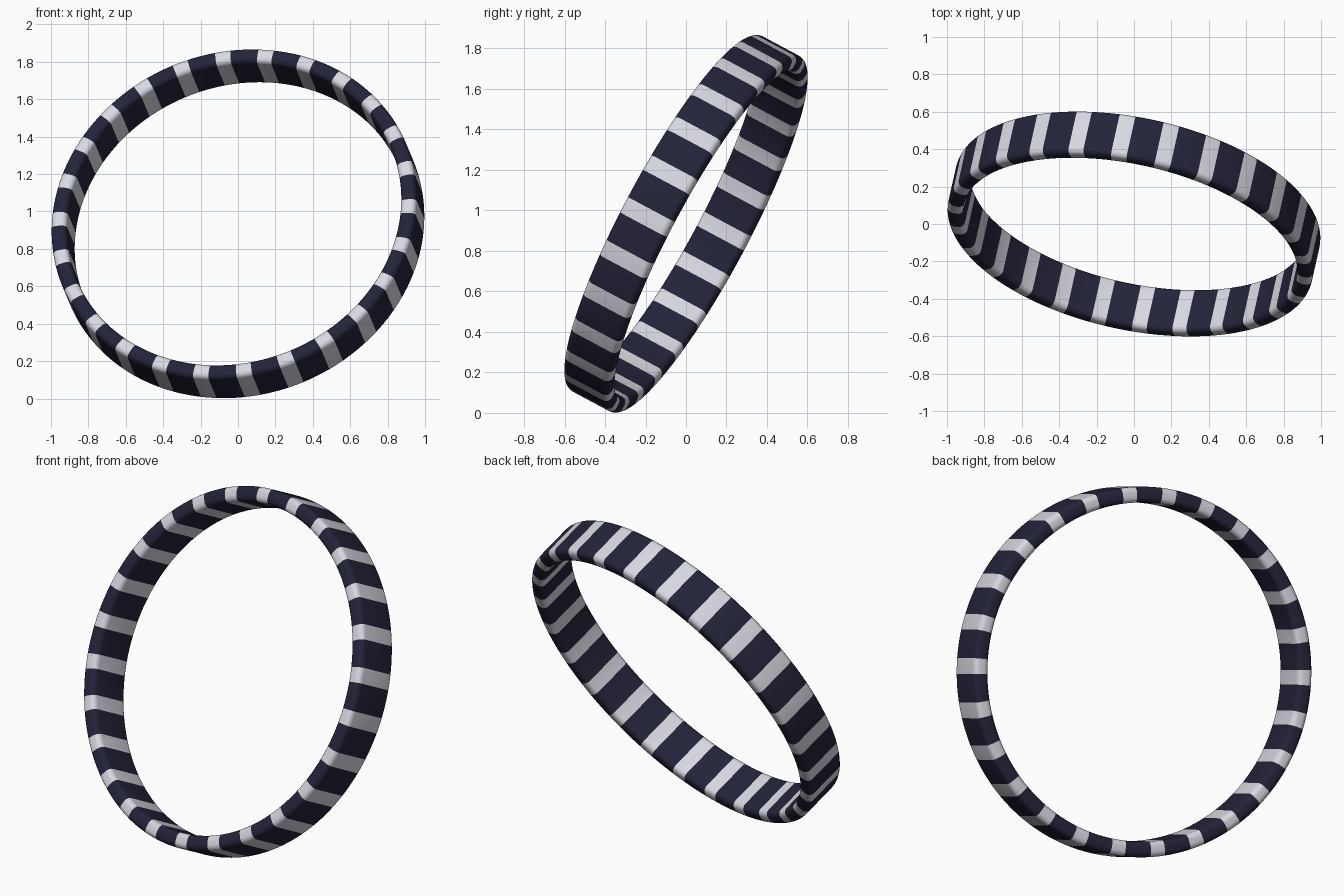
import bpy, bmesh
from math import cos, sin, pi, radians
from mathutils import Matrix, Vector

cube = bpy.data.objects.get("Cube")
if cube:
    bpy.data.objects.remove(cube, do_unlink=True)


def make_material(name, rgb):
    mat = bpy.data.materials.new(name)
    mat.use_nodes = True
    colour = (*rgb, 1.0)
    mat.diffuse_color = colour
    bsdf = next(n for n in mat.node_tree.nodes if n.type == "BSDF_PRINCIPLED")
    bsdf.inputs["Base Color"].default_value = colour
    bsdf.inputs["Roughness"].default_value = 0.6
    return mat


OUTER, INNER, HALF_WIDTH, ROUND = 0.995, 0.91, 0.131, 0.03
STRIPES, STEPS, LIGHT_STEPS = 26, 14, 5
STRIPE_ANGLE = radians(10.3)     # centre of the first light stripe
CORNER_STEPS = 5

# Rounded rectangular section as (radius, offset along the ring axis)
section = []
corners = [(OUTER - ROUND, HALF_WIDTH - ROUND), (INNER + ROUND, HALF_WIDTH - ROUND),
           (INNER + ROUND, ROUND - HALF_WIDTH), (OUTER - ROUND, ROUND - HALF_WIDTH)]
for quarter, (radius, offset) in enumerate(corners):
    for i in range(CORNER_STEPS + 1):
        a = (quarter + i / CORNER_STEPS) * pi / 2
        section.append((radius + ROUND * cos(a), offset + ROUND * sin(a)))

# Tilted frame of the ring
axis = Vector((-0.193, -0.866, 0.463)).normalized()
side = (Vector((1, 0, 0)) - axis * axis.x).normalized()
up = axis.cross(side)
frame = Matrix((side, up, axis)).transposed().to_4x4()
frame.translation = (0, 0, 0.934)

# Sweep the section round the axis, colouring faces by stripe
bm = bmesh.new()
segments = STRIPES * STEPS
loops = []
for s in range(segments):
    a = STRIPE_ANGLE + (s - LIGHT_STEPS / 2) * 2 * pi / segments
    loops.append([bm.verts.new(frame @ Vector((r * cos(a), r * sin(a), h)))
                  for r, h in section])
for s in range(segments):
    here, there = loops[s], loops[(s + 1) % segments]
    for i in range(len(section)):
        j = (i + 1) % len(section)
        face = bm.faces.new((here[i], there[i], there[j], here[j]))
        face.material_index = 1 if s % STEPS < LIGHT_STEPS else 0
        face.smooth = True
bmesh.ops.recalc_face_normals(bm, faces=bm.faces)

mesh = bpy.data.meshes.new("striped_ring")
bm.to_mesh(mesh)
bm.free()
mesh.materials.append(make_material("dark navy", (0.017, 0.017, 0.042)))
mesh.materials.append(make_material("pale grey", (0.68, 0.69, 0.75)))
ring = bpy.data.objects.new("striped_ring", mesh)
bpy.context.collection.objects.link(ring)
